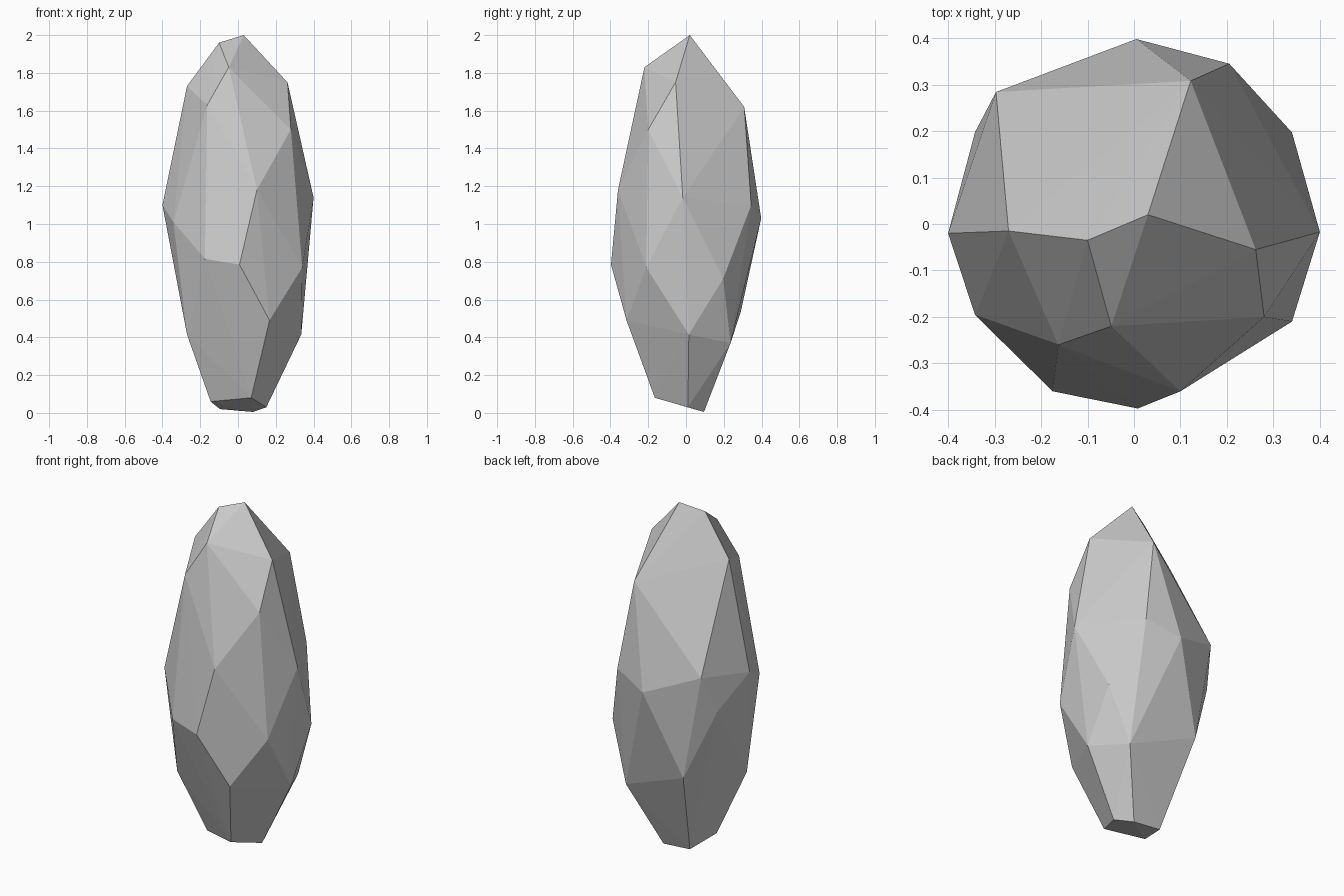
import bpy, bmesh

# Corner points of the chipped stone, grouped from the foot to the tip
foot = [(.07, -.165, .08), (-.145, -.08, .06), (.15, .01, .03),
        (.08, .095, .005), (-.095, .10, .02)]
lower = [(-.27, -.18, .415), (.167, -.315, .49), (.335, .015, .415),
         (.226, .236, .37), (-.185, .29, .535)]
belly = [(.008, -.397, .785), (-.175, -.36, .815), (.34, -.21, .77),
         (.34, .197, .71), (-.342, .198, .93), (.005, .398, 1.03),
         (-.342, -.196, 1.01), (-.40, -.02, 1.10), (.205, .345, 1.10),
         (.40, -.017, 1.14), (-.297, .284, 1.15), (.10, -.36, 1.18)]
tip = [(.28, -.20, 1.50), (.122, .308, 1.62), (-.163, -.26, 1.63),
       (-.27, -.015, 1.73), (.262, -.055, 1.75), (-.049, -.22, 1.83),
       (-.10, -.035, 1.96), (.03, .02, 2.0)]

# Flat facets stretched over the corners
bm = bmesh.new()
for p in foot + lower + belly + tip:
    bm.verts.new(p)
bmesh.ops.convex_hull(bm, input=bm.verts)
loose = [v for v in bm.verts if not v.link_faces]
bmesh.ops.delete(bm, geom=loose, context='VERTS')
bmesh.ops.recalc_face_normals(bm, faces=bm.faces)

mesh = bpy.data.meshes.new("faceted_stone")
bm.to_mesh(mesh)
bm.free()
stone = bpy.data.objects.new("faceted_stone", mesh)
bpy.context.collection.objects.link(stone)
